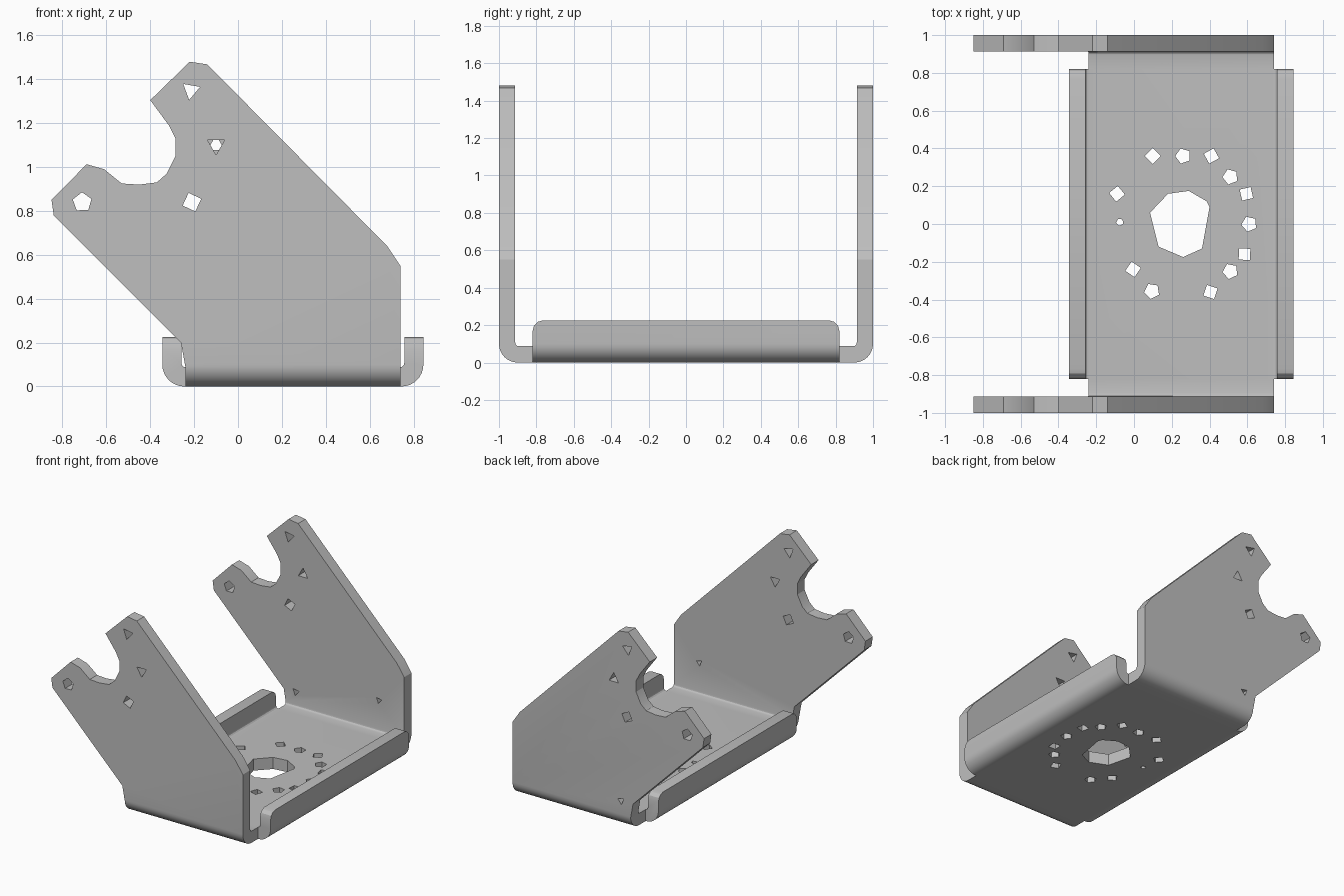
import bpy, bmesh, math
from mathutils import Vector

old = bpy.data.objects.get("Cube")
if old:
    bpy.data.objects.remove(old, do_unlink=True)

T = 0.087  # sheet thickness

steel = bpy.data.materials.new("grey steel")
steel.use_nodes = True
GREY = (0.52, 0.52, 0.52, 1)
steel.diffuse_color = GREY
steel.node_tree.nodes["Principled BSDF"].inputs["Base Color"].default_value = GREY


def prism(name, pts, axis, lo, hi):
    """Extrude a 2D outline along an axis; the other two axes keep their order."""
    def place(p, d):
        c = list(p)
        c.insert("xyz".index(axis), d)
        return Vector(c)
    bm = bmesh.new()
    face = bm.faces.new([bm.verts.new(place(p, lo)) for p in pts])
    ext = bmesh.ops.extrude_face_region(bm, geom=[face])
    verts = [g for g in ext["geom"] if isinstance(g, bmesh.types.BMVert)]
    bmesh.ops.translate(bm, verts=verts, vec=place((0, 0), hi - lo))
    bmesh.ops.recalc_face_normals(bm, faces=bm.faces)
    mesh = bpy.data.meshes.new(name)
    bm.to_mesh(mesh)
    bm.free()
    mesh.materials.append(steel)
    ob = bpy.data.objects.new(name, mesh)
    bpy.context.collection.objects.link(ob)
    return ob


def combine(ob, other, operation):
    """Apply a boolean and discard the second object."""
    mod = ob.modifiers.new("cut", 'BOOLEAN')
    mod.operation, mod.object, mod.solver = operation, other, 'EXACT'
    bpy.context.view_layer.objects.active = ob
    bpy.ops.object.modifier_apply(modifier=mod.name)
    bpy.data.objects.remove(other, do_unlink=True)


def arc(cx, cy, r, start, end, steps=8):
    angles = [math.radians(start + (end - start) * i / steps) for i in range(steps + 1)]
    return [(cx + r * math.cos(a), cy + r * math.sin(a)) for a in angles]


def channel(left, right, height, r=0.1, inner=0.02):
    """Bent sheet cross-section: floor with two upright flanges."""
    a, b = left + T + inner, right - T - inner
    return ([(left, height)] + arc(left + r, r, r, 180, 270)
            + arc(right - r, r, r, 270, 360) + [(right, height)]
            + [(right - T, height)] + arc(b, T + inner, inner, 0, -90, 3)
            + arc(a, T + inner, inner, 270, 180, 3) + [(left + T, height)])


def ngon(cx, cy, r, sides, turn=20):
    return arc(cx, cy, r, turn, turn + 360, sides)[:-1]


# Tall side walls: bent channel trimmed to the arm outline
bracket = prism("bracket", channel(-1, 1, 1.6), 'x', -1, 1)
arm = [(-0.24, -0.1), (0.74, -0.1), (0.74, 0.55), (0.68, 0.64), (-0.14, 1.468),
       (-0.22, 1.48), (-0.4, 1.305), (-0.315, 1.19), (-0.285, 1.13), (-0.285, 1.05),
       (-0.325, 0.97), (-0.37, 0.93), (-0.45, 0.92), (-0.53, 0.925), (-0.61, 0.99),
       (-0.69, 1.013), (-0.85, 0.85), (-0.84, 0.78), (-0.26, 0.2), (-0.24, 0.09)]
combine(bracket, prism("arm_trim", arm, 'y', -1.2, 1.2), 'INTERSECT')

# Low side lips with rounded ends
lips = prism("lips", channel(-0.345, 0.845, 0.4), 'y', -1, 1)
lip_side = ([(-0.82, -0.1), (0.82, -0.1)] + arc(0.765, 0.17, 0.055, 0, 90, 3)
            + arc(-0.765, 0.17, 0.055, 90, 180, 3))
combine(lips, prism("lip_trim", lip_side, 'x', -1, 1), 'INTERSECT')
combine(bracket, lips, 'UNION')

# Central opening and ring of screw holes in the floor
opening = [(0.18, 0.16), (0.29, 0.175), (0.385, 0.12), (0.4, 0.09), (0.36, -0.13),
           (0.26, -0.175), (0.13, -0.12), (0.085, 0.06)]
combine(bracket, prism("opening", opening, 'z', -0.1, 0.15), 'DIFFERENCE')
ring = [(0.1, 0.36), (0.26, 0.36), (0.41, 0.36), (0.51, 0.25), (0.595, 0.16),
        (0.61, 0), (0.585, -0.16), (0.51, -0.25), (0.405, -0.36), (0.095, -0.355),
        (-0.005, -0.24), (-0.075, 0.01), (-0.09, 0.16)]
for i, (x, y) in enumerate(ring):
    r = 0.02 if x == -0.075 else 0.042
    hole = prism("floor_hole", ngon(x, y, r, 4 + i % 2, 37 * i), 'z', -0.1, 0.15)
    combine(bracket, hole, 'DIFFERENCE')

# Screw holes through both arms
for x, z, sides in [(-0.71, 0.84, 5), (-0.21, 0.84, 4), (-0.215, 1.35, 3)]:
    hole = prism("arm_hole", ngon(x, z, 0.045, sides), 'y', -1.2, 1.2)
    combine(bracket, hole, 'DIFFERENCE')
for lo, hi, turn in [(-1.2, -0.8, 30), (0.8, 1.2, 90)]:
    hole = prism("arm_hole", ngon(-0.1, 1.1, 0.045, 3, turn), 'y', lo, hi)
    combine(bracket, hole, 'DIFFERENCE')

# Lower hole in the back wall, and shallow dents inside both walls
combine(bracket, prism("back_hole", ngon(-0.16, 0.2, 0.03, 3), 'y', 0.8, 1.2), 'DIFFERENCE')
combine(bracket, prism("dents", ngon(0.53, 0.32, 0.025, 3), 'y', -0.95, 0.95), 'DIFFERENCE')

# Smooth bends, crisp edges
bpy.ops.object.select_all(action='DESELECT')
bracket.select_set(True)
bpy.context.view_layer.objects.active = bracket
bpy.ops.object.shade_smooth_by_angle(angle=math.radians(25))
